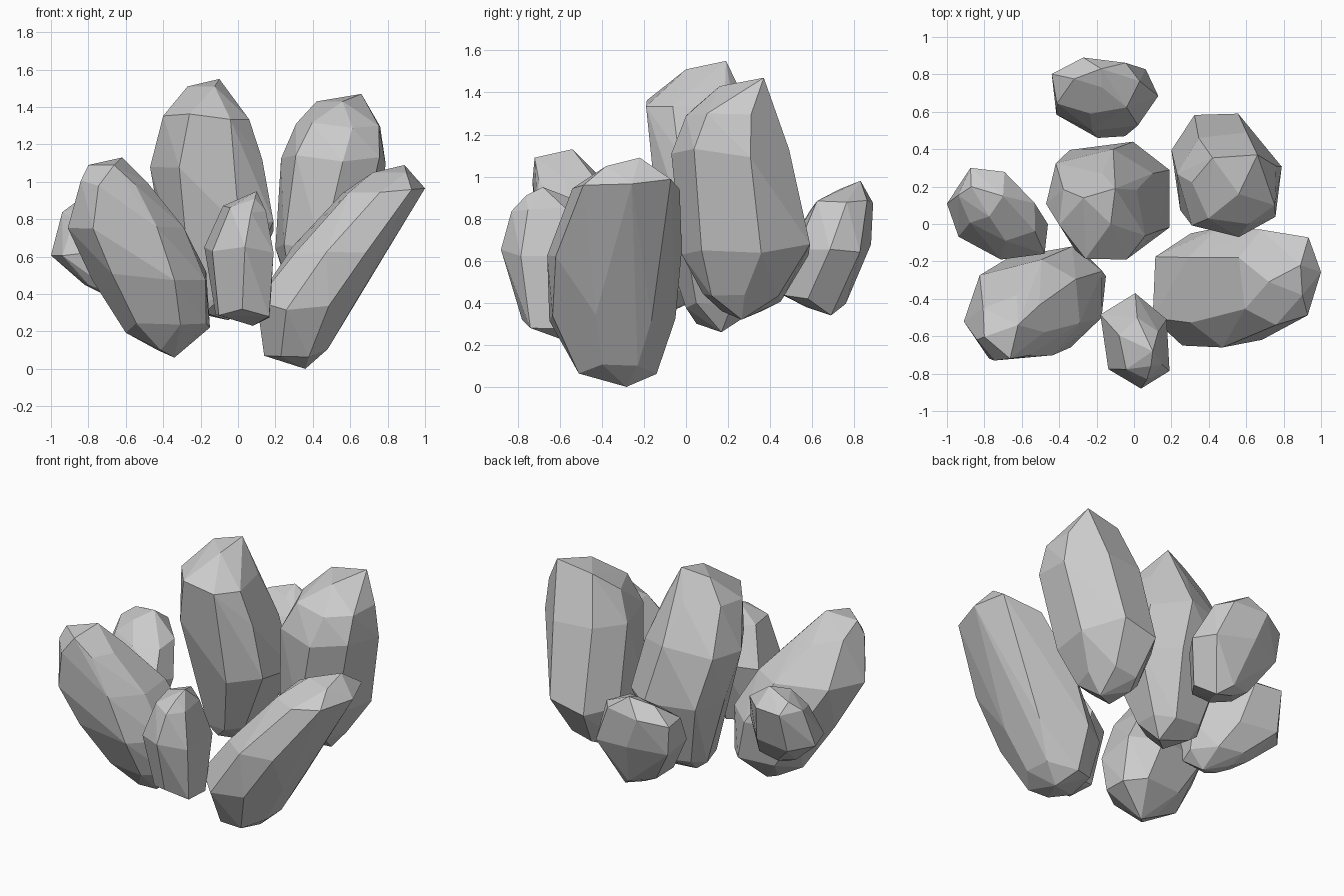
import bpy, bmesh, math, random

random.seed(7)


def boxy(v):
    """Push a sine or cosine outward for slightly squarer outlines."""
    return math.copysign(abs(v) ** 0.85, v)


def rock(name, sides, phase, skew, rings):
    """Faceted rock: hull of uneven polygons, each ring = (z, x_min, x_max, y_min, y_max)."""
    jitter = [random.uniform(-0.15, 0.15) for _ in range(sides)]
    bm = bmesh.new()
    for level, (z, x0, x1, y0, y1) in enumerate(rings):
        end = level in (0, len(rings) - 1)
        n = 3 if end else sides
        pts = []
        for i in range(n):
            t = math.tau * i / n + phase + (0 if end else jitter[i]) + 0.12 * level
            pts.append((boxy(math.cos(t)), boxy(math.sin(t)) + skew * math.cos(t)))
        # fit the polygon to the ring's outline box
        ax, bx = min(p[0] for p in pts), max(p[0] for p in pts)
        ay, by = min(p[1] for p in pts), max(p[1] for p in pts)
        for i, (px, py) in enumerate(pts):
            # the tips slope a little, the other rings are uneven
            dz = (0.04 if level == 0 else -0.04) * (i > 0) if end else random.uniform(-0.03, 0.03)
            bm.verts.new((x0 + (px - ax) / (bx - ax) * (x1 - x0),
                          y0 + (py - ay) / (by - ay) * (y1 - y0), z + dz))
    bmesh.ops.convex_hull(bm, input=bm.verts[:])
    loose = [v for v in bm.verts if not v.link_faces]
    bmesh.ops.delete(bm, geom=loose, context='VERTS')
    # merge nearly flat neighbours into larger facets
    bmesh.ops.dissolve_limit(bm, angle_limit=math.radians(6),
                             verts=bm.verts[:], edges=bm.edges[:])
    bmesh.ops.recalc_face_normals(bm, faces=bm.faces[:])
    mesh = bpy.data.meshes.new(name)
    bm.to_mesh(mesh)
    bm.free()
    obj = bpy.data.objects.new(name, mesh)
    bpy.context.collection.objects.link(obj)
    return obj


# Tall rock in the middle
rock("centre_rock", 7, 0.3, -0.1, [
    (0.26, -0.23, -0.05, 0.05, 0.22),
    (0.38, -0.30, 0.03, 0.00, 0.31),
    (0.76, -0.42, 0.19, -0.13, 0.44),
    (1.10, -0.47, 0.13, -0.17, 0.40),
    (1.36, -0.40, 0.06, -0.19, 0.27),
    (1.55, -0.27, -0.10, 0.00, 0.19)])

# Tall rock at the back right
rock("back_right_rock", 7, 0.0, 0.0, [
    (0.32, 0.33, 0.48, 0.17, 0.36),
    (0.42, 0.27, 0.58, 0.08, 0.45),
    (0.65, 0.20, 0.70, -0.02, 0.59),
    (1.12, 0.23, 0.79, -0.07, 0.49),
    (1.29, 0.31, 0.76, 0.00, 0.43),
    (1.47, 0.42, 0.66, 0.16, 0.37)])

# Large leaning rock at the front right
rock("front_right_rock", 7, 0.5, 0.0, [
    (0.00, 0.27, 0.36, -0.40, -0.28),
    (0.09, 0.14, 0.48, -0.51, -0.14),
    (0.34, 0.10, 0.62, -0.65, -0.05),
    (0.63, 0.29, 0.79, -0.66, -0.02),
    (0.96, 0.56, 1.00, -0.54, -0.03),
    (1.09, 0.72, 0.90, -0.38, -0.22)])

# Leaning rock at the front left
rock("front_left_rock", 7, 0.2, 0.1, [
    (0.06, -0.43, -0.34, -0.42, -0.32),
    (0.22, -0.60, -0.15, -0.55, -0.17),
    (0.50, -0.78, -0.17, -0.66, -0.12),
    (0.78, -0.91, -0.29, -0.72, -0.19),
    (1.00, -0.84, -0.48, -0.73, -0.38),
    (1.13, -0.80, -0.62, -0.72, -0.54)])

# Small rock at the front
rock("front_small_rock", 6, 0.4, -0.2, [
    (0.23, -0.03, 0.08, -0.70, -0.56),
    (0.30, -0.12, 0.17, -0.78, -0.48),
    (0.65, -0.18, 0.19, -0.88, -0.37),
    (0.85, -0.08, 0.15, -0.83, -0.50),
    (0.95, 0.04, 0.10, -0.76, -0.68)])

# Outward leaning rock on the left
rock("left_rock", 7, 0.1, -0.4, [
    (0.36, -0.72, -0.58, -0.10, 0.02),
    (0.43, -0.82, -0.48, -0.16, 0.12),
    (0.62, -1.00, -0.46, -0.19, 0.24),
    (0.81, -0.94, -0.53, -0.09, 0.30),
    (0.93, -0.87, -0.70, 0.04, 0.20)])

# Outward leaning rock at the back
rock("back_rock", 7, 0.6, 0.0, [
    (0.34, -0.18, -0.05, 0.57, 0.69),
    (0.42, -0.29, 0.03, 0.46, 0.76),
    (0.66, -0.42, 0.13, 0.50, 0.88),
    (0.86, -0.44, 0.03, 0.59, 0.89),
    (0.98, -0.32, -0.17, 0.73, 0.83)])
